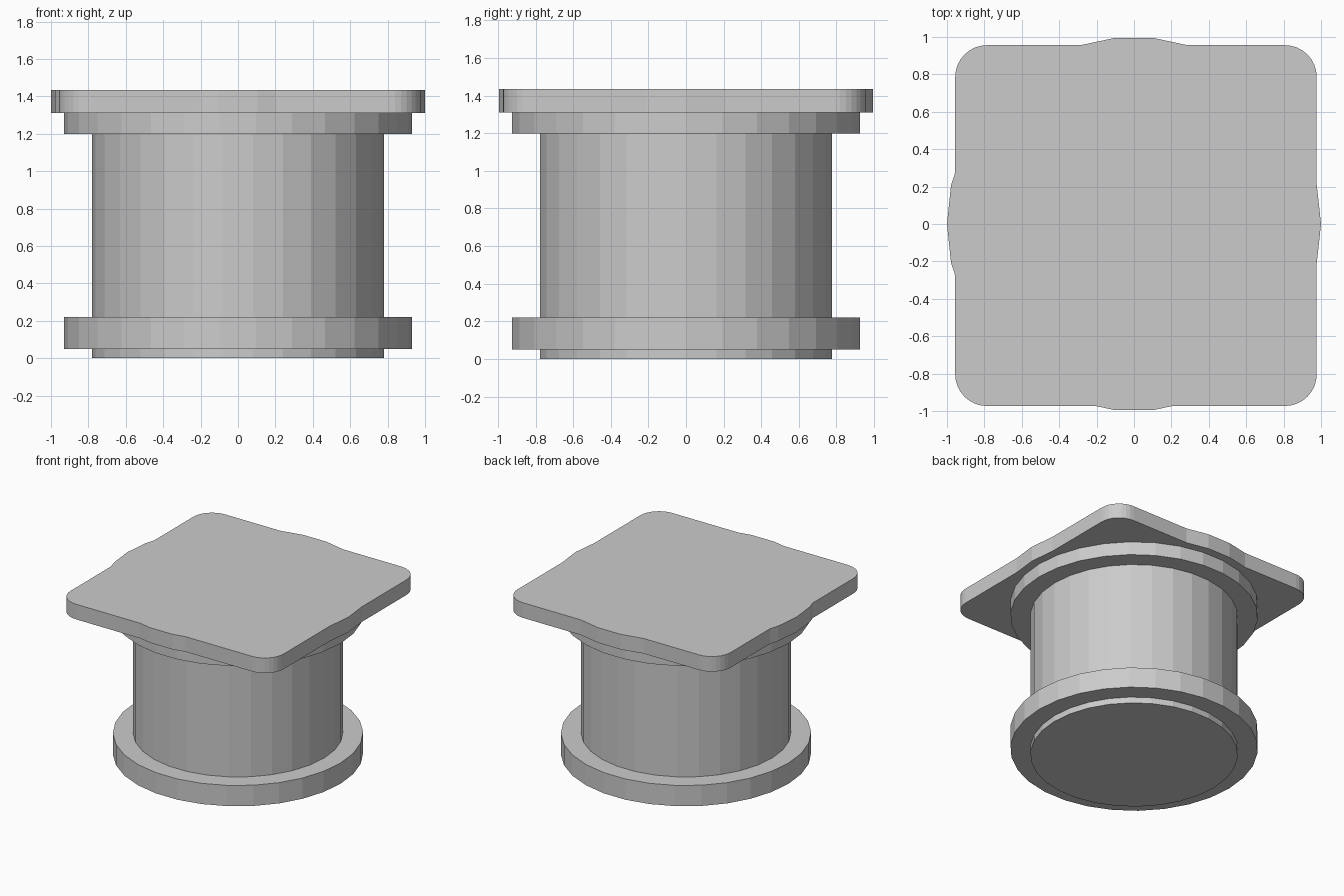
import bpy, bmesh
from math import cos, sin, pi, radians

if "Cube" in bpy.data.objects:
    bpy.data.objects.remove(bpy.data.objects["Cube"])

SIDES = 30


def finish(name, bm):
    bmesh.ops.recalc_face_normals(bm, faces=bm.faces)
    mesh = bpy.data.meshes.new(name)
    bm.to_mesh(mesh)
    bm.free()
    obj = bpy.data.objects.new(name, mesh)
    bpy.context.collection.objects.link(obj)
    return obj


def skin(name, rings):
    """Closed solid through a stack of matching point loops."""
    bm = bmesh.new()
    loops = [[bm.verts.new(p) for p in ring] for ring in rings]
    n = len(loops[0])
    for a, b in zip(loops, loops[1:]):
        for i in range(n):
            j = (i + 1) % n
            bm.faces.new((a[i], a[j], b[j], b[i]))
    bm.faces.new(loops[0][::-1])
    bm.faces.new(loops[-1])
    return finish(name, bm)


def circle(r, z):
    return [(r * cos(2 * pi * i / SIDES), r * sin(2 * pi * i / SIDES), z)
            for i in range(SIDES)]


# Round drum with its lower and upper flanges, turned from one profile
profile = [(0.78, 0), (0.78, 0.05), (0.93, 0.05), (0.93, 0.22),
           (0.78, 0.22), (0.78, 1.20), (0.93, 1.20), (0.93, 1.31)]
skin("flanged_drum", [circle(r, z) for r, z in profile])

# Rounded square top plate, with the rim of a unit disc bulging past each edge
X0, X1, Y0, Y1, R = -0.956, 0.977, -0.973, 0.956, 0.17


def corner(cx, cy, start, steps=8):
    return [(cx + R * cos(radians(start + 90 * i / steps)),
             cy + R * sin(radians(start + 90 * i / steps)))
            for i in range(steps + 1)]


c, s = cos(radians(12)), sin(radians(12))
bx, by = sin(radians(6)), cos(radians(6))
outline = [(X1, -0.21), (1, 0), (X1, 0.21)]
outline += corner(X1 - R, Y1 - R, 0)
outline += [(0.286, Y1), (bx, by), (-bx, by), (-0.286, Y1)]
outline += corner(X0 + R, Y1 - R, 90)
outline += [(X0, 0.276), (-c, s), (-1, 0), (-c, -s), (X0, -0.276)]
outline += corner(X0 + R, Y0 + R, 180)
outline += [(-0.206, Y0), (-bx, -by), (bx, -by), (0.206, Y0)]
outline += corner(X1 - R, Y0 + R, 270)
skin("top_plate", [[(x, y, z) for x, y in outline] for z in (1.31, 1.434)])
